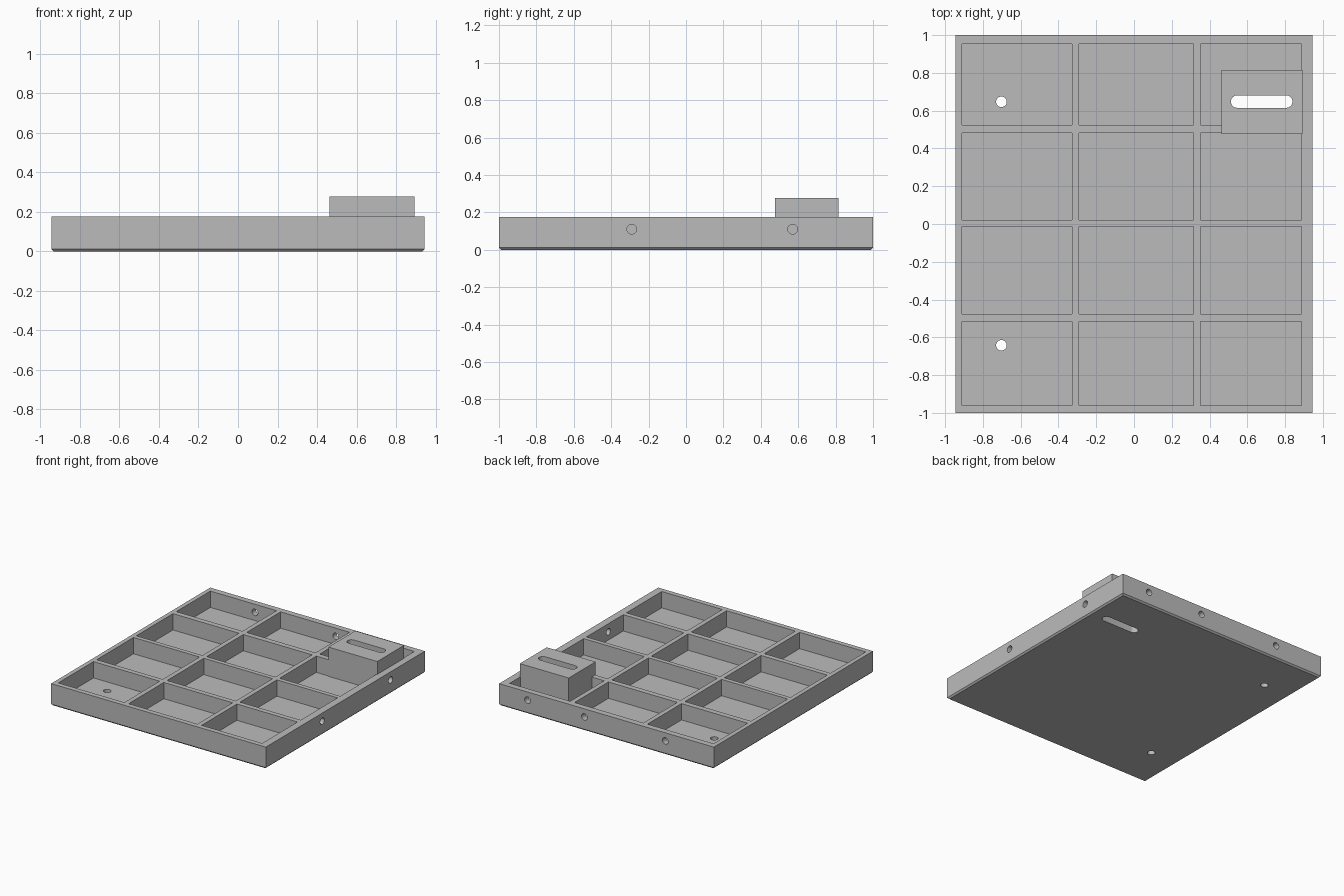
import bpy, bmesh, math
from mathutils import Matrix, Vector

cube = bpy.data.objects.get("Cube")
if cube:
    bpy.data.objects.remove(cube, do_unlink=True)

grey = bpy.data.materials.new("plain grey")
grey.use_nodes = True
colour = (0.5, 0.5, 0.5, 1)
grey.diffuse_color = colour
grey.node_tree.nodes["Principled BSDF"].inputs["Base Color"].default_value = colour

HALF_X, HALF_Y, TOP = 0.945, 1.0, 0.175
FLOOR = 0.045
HOLE_Z, HOLE_R = 0.11, 0.026


def make_object(name, bm):
    mesh = bpy.data.meshes.new(name)
    bm.to_mesh(mesh)
    bm.free()
    mesh.materials.append(grey)
    obj = bpy.data.objects.new(name, mesh)
    bpy.context.collection.objects.link(obj)
    return obj


def add_box(bm, low, high):
    low, high = Vector(low), Vector(high)
    matrix = Matrix.Translation((low + high) / 2) @ Matrix.Diagonal((high - low).to_4d())
    return bmesh.ops.create_cube(bm, size=1, matrix=matrix)["verts"]


def add_drill(bm, centre, radius, length, axis="Z"):
    turn = {"X": Matrix.Rotation(math.pi / 2, 4, "Y"),
            "Y": Matrix.Rotation(math.pi / 2, 4, "X"),
            "Z": Matrix.Identity(4)}[axis]
    bmesh.ops.create_cone(bm, cap_ends=True, segments=32, radius1=radius, radius2=radius,
                          depth=length, matrix=Matrix.Translation(centre) @ turn)


def combine(target, other, operation):
    mod = target.modifiers.new(other.name, "BOOLEAN")
    mod.operation, mod.solver, mod.object = operation, "EXACT", other
    bpy.context.view_layer.objects.active = target
    bpy.ops.object.modifier_apply(modifier=mod.name)
    bpy.data.objects.remove(other, do_unlink=True)


# Tray slab with a chamfered bottom rim
bm = bmesh.new()
add_box(bm, (-HALF_X, -HALF_Y, 0), (HALF_X, HALF_Y, TOP))
rim = [e for e in bm.edges if all(v.co.z < 0.01 for v in e.verts)]
bmesh.ops.bevel(bm, geom=rim, offset=0.012, segments=1, affect="EDGES")
tray = make_object("compartment_tray", bm)

# Open compartments, three across and four deep
columns = [(-0.91, -0.328), (-0.291, 0.315), (0.352, 0.886)]
rows = [(-0.96, -0.517), (-0.477, -0.014), (0.021, 0.482), (0.525, 0.952)]
bm = bmesh.new()
for x0, x1 in columns:
    for y0, y1 in rows:
        add_box(bm, (x0, y0, FLOOR), (x1, y1, TOP + 0.1))
combine(tray, make_object("compartments", bm), "DIFFERENCE")

# Raised block in the back corner
bm = bmesh.new()
add_box(bm, (0.462, 0.477, 0.025), (0.892, 0.815, 0.278))
combine(tray, make_object("raised_block", bm), "UNION")

# Rounded slot through the block: a capsule outline pushed upwards
bm = bmesh.new()
slot_x, slot_y, slot_half, slot_r = 0.676, 0.648, 0.13, 0.033
outline = []
for side in (1, -1):
    for i in range(17):
        a = math.pi * i / 16 - side * math.pi / 2
        outline.append(bm.verts.new((slot_x + side * slot_half + slot_r * math.cos(a),
                                     slot_y + slot_r * math.sin(a), -0.1)))
face = bm.faces.new(outline)
top = bmesh.ops.extrude_face_region(bm, geom=[face])["geom"]
bmesh.ops.translate(bm, vec=(0, 0, 0.5),
                    verts=[v for v in top if isinstance(v, bmesh.types.BMVert)])
bmesh.ops.recalc_face_normals(bm, faces=bm.faces)
combine(tray, make_object("slot", bm), "DIFFERENCE")

# Round holes through the floor, the left wall and the back wall
bm = bmesh.new()
for y in (-0.642, 0.647):
    add_drill(bm, (-0.702, y, 0), 0.028, 0.2)
for y in (-0.29, 0.57):
    add_drill(bm, (HALF_X, y, HOLE_Z), HOLE_R, 0.14, "X")
for x in (-0.518, 0.194, 0.695):
    add_drill(bm, (x, HALF_Y, HOLE_Z), HOLE_R, 0.14, "Y")
combine(tray, make_object("round_holes", bm), "DIFFERENCE")

# Smooth hole walls, keep all corners crisp
bpy.ops.object.select_all(action="DESELECT")
tray.select_set(True)
bpy.context.view_layer.objects.active = tray
bpy.ops.object.shade_smooth_by_angle(angle=math.radians(30))
